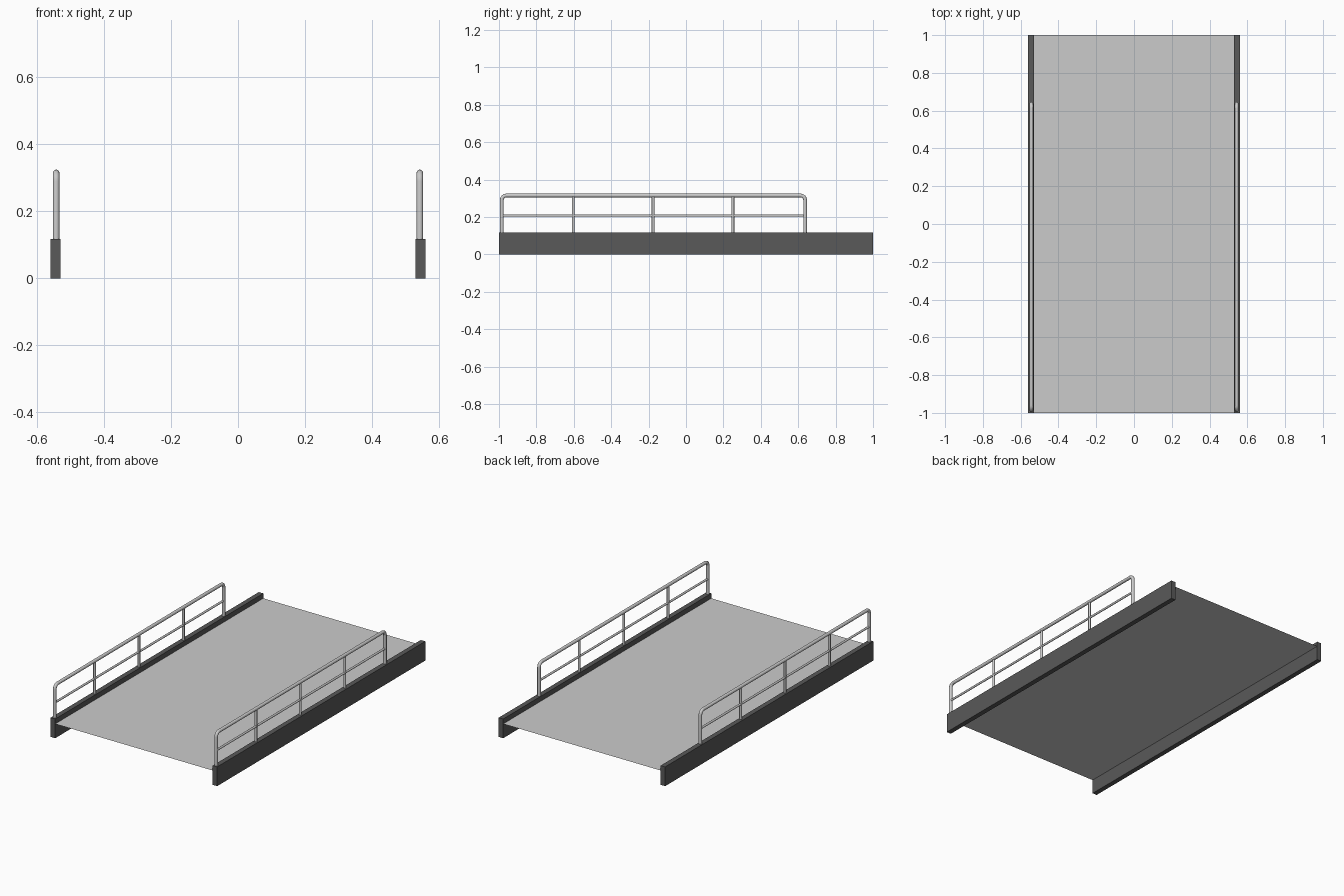
import bpy
from math import sin, cos, pi

if "Cube" in bpy.data.objects:
    bpy.data.objects.remove(bpy.data.objects["Cube"])

RAIL_X = 0.545      # centre line of curb and railing
CURB_TOP = 0.117
Y0, Y1 = -0.985, 0.637


def activate(obj):
    bpy.ops.object.select_all(action='DESELECT')
    obj.select_set(True)
    bpy.context.view_layer.objects.active = obj


def mirror_x(obj):
    obj.modifiers.new("mirror", 'MIRROR')


def tube(name, paths, radius):
    """Round tubes along point paths, made into one mesh and mirrored."""
    curve = bpy.data.curves.new(name, 'CURVE')
    curve.dimensions = '3D'
    curve.bevel_depth = radius
    curve.bevel_resolution = 4
    curve.use_fill_caps = True
    for pts in paths:
        s = curve.splines.new('POLY')
        s.points.add(len(pts) - 1)
        for p, (y, z) in zip(s.points, pts):
            p.co = (RAIL_X - 0.002, y, z, 1)
    obj = bpy.data.objects.new(name, curve)
    bpy.context.collection.objects.link(obj)
    activate(obj)
    bpy.ops.object.convert(target='MESH')
    obj = bpy.context.object
    bpy.ops.object.shade_smooth_by_angle(angle=pi / 4)
    mirror_x(obj)
    return obj


# deck: a single thin sheet between the curbs
bpy.ops.mesh.primitive_plane_add(size=1, location=(0, 0, 0.087))
deck = bpy.context.object
deck.name = "deck"
deck.scale = (1.06, 2, 1)
bpy.ops.object.transform_apply(location=True, scale=True)

# side curbs
bpy.ops.mesh.primitive_cube_add(size=1, location=(RAIL_X, 0, CURB_TOP / 2))
curb = bpy.context.object
curb.name = "side_curbs"
curb.scale = (0.03, 2, CURB_TOP)
bpy.ops.object.transform_apply(location=True, scale=True)
mirror_x(curb)
dark = bpy.data.materials.new("dark_grey")
dark.diffuse_color = (0.1, 0.1, 0.1, 1)
dark.use_nodes = True
dark.node_tree.nodes["Principled BSDF"].inputs["Base Color"].default_value = dark.diffuse_color
curb.data.materials.append(dark)

# handrail: end posts and top bar as one bent tube
R, TOP, BEND, N = 0.01, 0.315, 0.025, 6
foot = CURB_TOP - 0.005
arc = [(BEND * cos(pi / 2 * i / N), BEND * sin(pi / 2 * i / N)) for i in range(N + 1)]
path = [(Y0, foot)]
path += [(Y0 + BEND - c, TOP - BEND + s) for c, s in arc]
path += [(Y1 - BEND + c, TOP - BEND + s) for c, s in reversed(arc)]
path += [(Y1, foot)]
tube("handrail", [path], R)

# middle bar and inner posts
tube("middle_rail", [[(Y0, 0.208), (Y1, 0.208)]], 0.0065)
tube("inner_posts", [[(y, foot), (y, TOP)] for y in (-0.603, -0.176, 0.251)], 0.0075)
